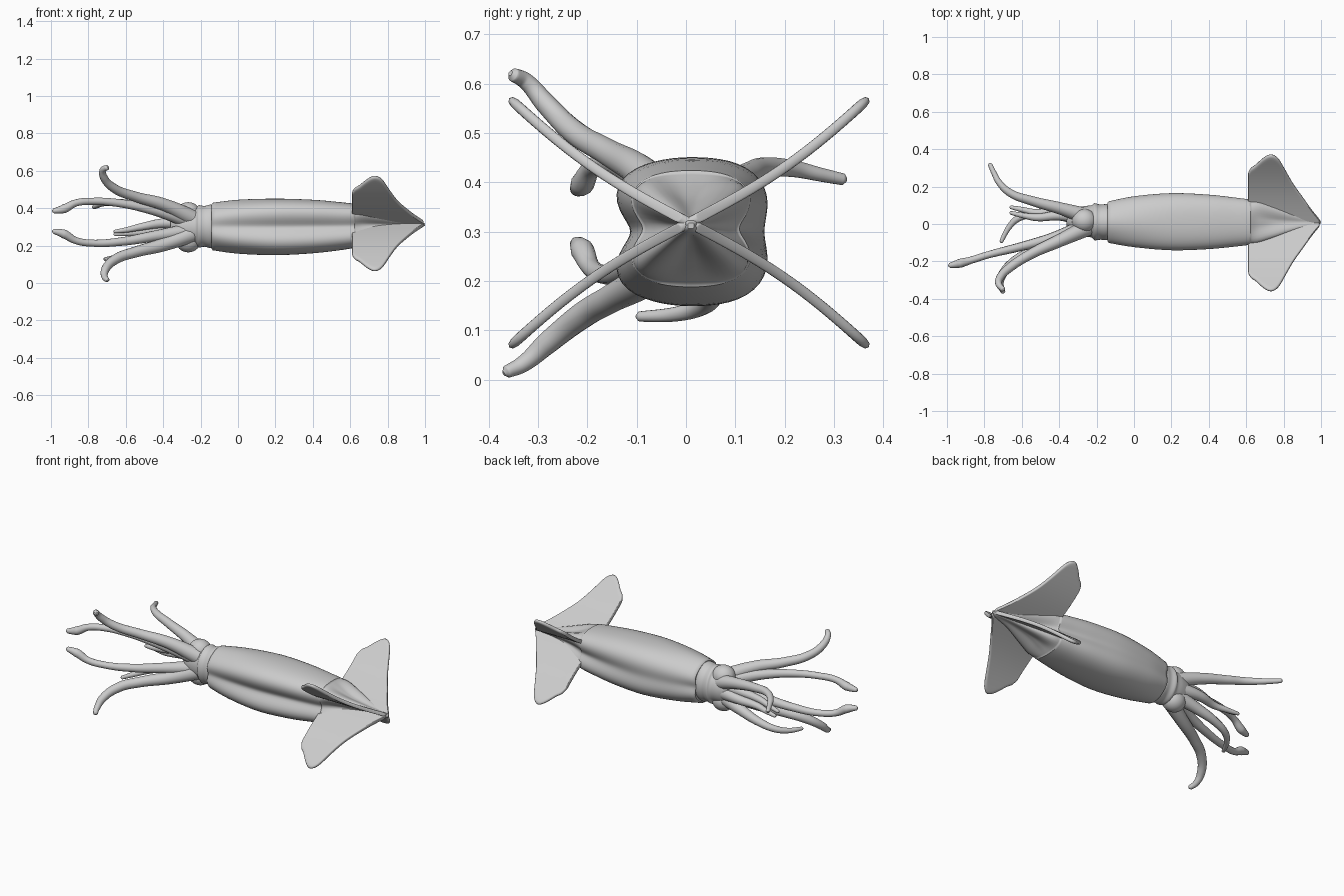
import bpy, bmesh
from math import sin, cos, pi

if "Cube" in bpy.data.objects:
    bpy.data.objects.remove(bpy.data.objects["Cube"])

CY, SEG = 0.01, 64


def mesh_object(name, verts, faces, angle=50):
    me = bpy.data.meshes.new(name)
    bm = bmesh.new()
    vs = [bm.verts.new(v) for v in verts]
    for f in faces:
        bm.faces.new([vs[i] for i in f])
    bmesh.ops.recalc_face_normals(bm, faces=bm.faces)
    bm.to_mesh(me)
    bm.free()
    ob = bpy.data.objects.new(name, me)
    bpy.context.collection.objects.link(ob)
    smooth(ob, angle)
    return ob


def smooth(ob, angle=50):
    bpy.ops.object.select_all(action='DESELECT')
    bpy.context.view_layer.objects.active = ob
    ob.select_set(True)
    bpy.ops.object.shade_smooth_by_angle(angle=angle * pi / 180)


def resample(stations, n=5):
    """Ease between stations with a Catmull-Rom spline."""
    out = []
    for i in range(len(stations) - 1):
        p = [stations[max(0, min(len(stations) - 1, i + k))] for k in (-1, 0, 1, 2)]
        for j in range(n):
            t = j / n
            out.append([0.5 * (2*b + (c-a)*t + (2*a-5*b+4*c-d)*t*t + (3*b-a-3*c+d)*t**3)
                        for a, b, c, d in zip(*p)])
    return out + [list(stations[-1])]


def loft(name, stations, section):
    verts = []
    for s in stations:
        verts += [section(2 * pi * k / SEG, s) for k in range(SEG)]
    faces = [(r*SEG + k, r*SEG + (k+1) % SEG, (r+1)*SEG + (k+1) % SEG, (r+1)*SEG + k)
             for r in range(len(stations) - 1) for k in range(SEG)]
    last = (len(stations) - 1) * SEG
    faces += [tuple(range(SEG)), tuple(range(last, last + SEG))]
    return mesh_object(name, verts, faces)


# Four-ridged section: x, centre z, right, left, top/bottom, ridge radius, sharpness
def ridged(a, s):
    x, cz, right, left, top, ridge, p = s
    c, d = cos(a), sin(a)
    valley = (right if c > 0 else left) * c * c + top * d * d
    r = valley + (ridge - valley) * abs(sin(2 * a)) ** p
    w = a - 0.14 * sin(2 * a)
    return (x, CY + r * cos(w), cz + r * sin(w))


# Mantle with front lip
mantle = resample([
    (-0.135, .302, .104, .104, .127, .124, 2),
    (0.00, .301, .134, .116, .144, .153, 2),
    (0.20, .300, .149, .123, .151, .174, 2),
    (0.40, .302, .135, .116, .143, .167, 2),
    (0.55, .304, .112, .106, .128, .150, 2),
    (0.622, .306, .098, .098, .118, .140, 2)])
lip = [(-0.125, .302, .07, .07, .08, .08, 2), (-0.141, .302, .096, .096, .119, .115, 2)]

# Tail, star shaped, flowing out of the mantle to the tip
tail = resample([
    (0.624, .306, .094, .094, .113, .138, 2.2),
    (0.67, .308, .074, .074, .085, .132, 3),
    (0.75, .310, .048, .048, .052, .100, 3),
    (0.87, .312, .026, .026, .028, .050, 2.5),
    (0.97, .312, .016, .016, .017, .022, 2),
    (1.0, .312, .006, .006, .006, .007, 2)])
loft("mantle_and_tail", lip + mantle + tail, ridged)

# Four fins in an X: outline is (x, reach)
outline = resample([(.610, .70), (.625, .78), (.65, .83), (.69, .94), (.73, 1.0), (.77, .94),
                    (.81, .74), (.85, .54), (.90, .35), (.95, .17), (.992, .04)], 3)
ROWS = 14
for sy, ylabel in ((-1, "left"), (1, "right")):
    for sz, zlabel in ((-1, "lower"), (1, "upper")):
        verts = []
        for x, reach in outline:
            for k in range(ROWS + 1):
                t = reach * k / ROWS
                bend = sin(pi * min(t, 1))
                verts.append((x, 0.006 + sy * (.366 * t + .012 * bend),
                              .318 + sz * (.254 * t - .014 * bend)))
        w = ROWS + 1
        faces = [(i*w + k, i*w + k + 1, (i+1)*w + k + 1, (i+1)*w + k)
                 for i in range(len(outline) - 1) for k in range(ROWS)]
        fin = mesh_object(f"{zlabel}_{ylabel}_fin", verts, faces, 80)
        sol = fin.modifiers.new("thickness", 'SOLIDIFY')
        sol.thickness, sol.offset = 0.021, 0
        sub = fin.modifiers.new("round", 'SUBSURF')
        sub.levels = sub.render_levels = 1


# Head and collar: x, centre y, centre z, half width, half height
def oval(a, s):
    return (s[0], s[1] + s[3] * cos(a), s[2] + s[4] * sin(a))


loft("head", resample([
    (-0.12, .01, .303, .085, .10), (-0.145, .01, .303, .096, .116),
    (-0.18, .01, .303, .094, .109), (-0.21, .012, .303, .099, .113),
    (-0.228, .014, .303, .086, .098), (-0.27, .015, .303, .080, .092),
    (-0.32, .014, .303, .066, .080), (-0.36, .02, .303, .03, .04)]), oval)

# Eyes, above and below
for z, label in ((.372, "upper"), (.224, "lower")):
    bpy.ops.mesh.primitive_uv_sphere_add(segments=32, ring_count=20, radius=1,
                                         location=(-.266, .018, z))
    eye = bpy.context.object
    eye.name = f"{label}_eye"
    eye.scale = (.066, .062, .06)
    smooth(eye)


# Arms and tentacles: points are (x, y, z, radius)
def arm(name, pts):
    cu = bpy.data.curves.new(name, 'CURVE')
    cu.dimensions = '3D'
    cu.bevel_depth, cu.bevel_resolution = 1.0, 5
    cu.resolution_u, cu.use_fill_caps = 10, True
    sp = cu.splines.new('BEZIER')
    # rounded end just past the last point
    (x0, y0, z0, _), (x, y, z, r) = pts[-2:]
    ln = ((x-x0)**2 + (y-y0)**2 + (z-z0)**2) ** .5
    step = .6 * r / ln
    pts = pts + [(x + (x-x0)*step, y + (y-y0)*step, z + (z-z0)*step, r * .4)]
    sp.bezier_points.add(len(pts) - 1)
    for b, p in zip(sp.bezier_points, pts):
        b.co, b.radius = p[:3], p[3]
        b.handle_left_type = b.handle_right_type = 'AUTO'
    ob = bpy.data.objects.new(name, cu)
    bpy.context.collection.objects.link(ob)
    bpy.ops.object.select_all(action='DESELECT')
    bpy.context.view_layer.objects.active = ob
    ob.select_set(True)
    bpy.ops.object.convert(target='MESH')
    smooth(bpy.context.object, 60)


arm("upper_front_arm", [(-.25, -.02, .35, .045), (-.40, -.09, .42, .034), (-.55, -.16, .462, .027),
                        (-.66, -.23, .505, .024), (-.715, -.285, .56, .021),
                        (-.722, -.325, .605, .017), (-.70, -.35, .618, .014)])
arm("lower_front_arm", [(-.25, -.02, .26, .045), (-.40, -.08, .205, .036), (-.55, -.15, .165, .029),
                        (-.65, -.21, .13, .027), (-.708, -.28, .075, .023),
                        (-.713, -.33, .032, .017), (-.70, -.363, .016, .013)])
arm("upper_tentacle", [(-.25, -.01, .33, .042), (-.45, -.08, .39, .028), (-.62, -.125, .425, .022),
                       (-.78, -.165, .437, .019), (-.87, -.193, .427, .019),
                       (-.93, -.21, .397, .024), (-.985, -.222, .385, .013)])
arm("lower_tentacle", [(-.25, -.01, .28, .042), (-.45, -.08, .25, .029), (-.62, -.125, .222, .023),
                       (-.78, -.165, .213, .019), (-.87, -.193, .228, .019),
                       (-.93, -.21, .262, .024), (-.985, -.222, .277, .013)])
arm("upper_back_arm", [(-.25, .04, .34, .044), (-.40, .085, .385, .032), (-.55, .125, .415, .025),
                       (-.66, .165, .43, .021), (-.72, .22, .427, .017),
                       (-.75, .275, .415, .014), (-.77, .318, .406, .012)])
arm("lower_back_arm", [(-.25, .03, .26, .044), (-.40, .05, .215, .031), (-.53, .055, .175, .023),
                       (-.62, .03, .148, .019), (-.67, -.02, .133, .015), (-.71, -.095, .128, .010)])
arm("middle_back_arm", [(-.25, .04, .29, .044), (-.40, .07, .285, .028), (-.52, .06, .272, .02),
                        (-.59, .075, .265, .015), (-.66, .09, .26, .009)])
arm("middle_inner_arm", [(-.25, .03, .32, .04), (-.40, .045, .32, .026), (-.52, .035, .30, .02),
                         (-.59, .045, .285, .015), (-.66, .06, .275, .009)])
